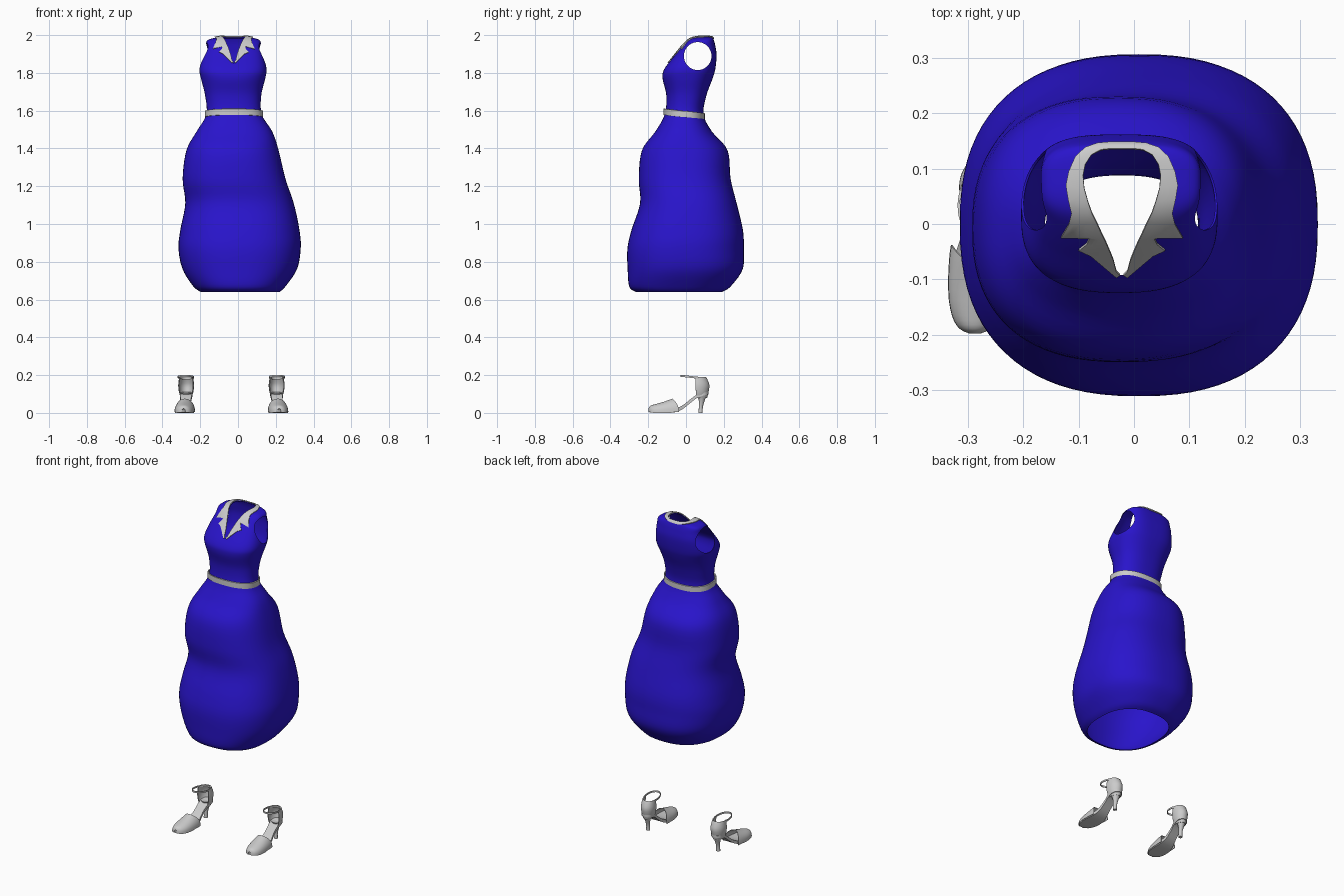
import bpy, bmesh, math
from math import sin, cos, pi
from mathutils import Vector
from mathutils.bvhtree import BVHTree

if "Cube" in bpy.data.objects:
    bpy.data.objects.remove(bpy.data.objects["Cube"])


def grid_mesh(rings, closed=True, cap=(False, False)):
    """Vertices and faces of a surface lofted through rings of equal length."""
    n = len(rings[0])
    verts = [p for r in rings for p in r]
    faces = []
    for i in range(len(rings) - 1):
        for j in range(n if closed else n - 1):
            k = (j + 1) % n
            faces.append((i * n + j, i * n + k, (i + 1) * n + k, (i + 1) * n + j))
    if cap[0]:
        faces.append(tuple(reversed(range(n))))
    if cap[1]:
        faces.append(tuple(range((len(rings) - 1) * n, len(rings) * n)))
    return verts, faces


def make(name, verts, faces, fix=True):
    me = bpy.data.meshes.new(name)
    me.from_pydata([tuple(v) for v in verts], [], faces)
    if fix:
        bm = bmesh.new()
        bm.from_mesh(me)
        bmesh.ops.recalc_face_normals(bm, faces=bm.faces)
        bm.to_mesh(me)
        bm.free()
    ob = bpy.data.objects.new(name, me)
    bpy.context.collection.objects.link(ob)
    return ob


def select(ob):
    bpy.ops.object.select_all(action='DESELECT')
    ob.select_set(True)
    bpy.context.view_layer.objects.active = ob


def apply_mod(ob, kind, **props):
    m = ob.modifiers.new(kind, kind)
    for k, v in props.items():
        setattr(m, k, v)
    select(ob)
    bpy.ops.object.modifier_apply(modifier=m.name)


def smooth(ob, angle=40):
    select(ob)
    bpy.ops.object.shade_smooth_by_angle(angle=math.radians(angle))


def spline(rows, steps):
    """Catmull-Rom through rows of numbers."""
    out = []
    for i in range(len(rows) - 1):
        a, b, c, d = (rows[max(0, min(len(rows) - 1, i + k))] for k in (-1, 0, 1, 2))
        for s in range(steps):
            t = s / steps
            out.append([0.5 * (2 * q + (r - p) * t + (2 * p - 5 * q + 4 * r - w) * t * t
                               + (3 * q - p - 3 * r + w) * t ** 3)
                        for p, q, r, w in zip(a, b, c, d)])
    return out + [list(rows[-1])]


# Dress sections: z, left x, right x, front y, back y
SECTIONS = [
    (0.640, -.195, .220, -.265, .190), (0.668, -.235, .250, -.300, .235),
    (0.760, -.293, .312, -.309, .300), (0.870, -.315, .332, -.310, .306),
    (0.970, -.305, .325, -.288, .301), (1.110, -.279, .295, -.243, .268),
    (1.240, -.293, .251, -.250, .236), (1.390, -.273, .215, -.233, .220),
    (1.490, -.219, .181, -.162, .137), (1.580, -.168, .126, -.113, .093),
    (1.680, -.174, .123, -.104, .108), (1.770, -.196, .144, -.124, .141),
    (1.820, -.204, .151, -.115, .155), (1.890, -.186, .137, -.062, .162),
    (1.940, -.172, .124, -.022, .156), (1.972, -.162, .115, .010, .148),
    (1.986, -.120, .075, .038, .140), (1.993, -.060, .018, .065, .118)]
ROWS = spline(SECTIONS, 5)
SEG = 80


def section(row, off=0.0, lift=lambda t: 0.0):
    z, xl, xr, yf, yb = row
    e = 2 / (2.4 + 0.7 * max(0, min(1, (z - 1.75) / 0.15)))
    pts = []
    for j in range(SEG):
        t = 2 * pi * j / SEG
        c, s = cos(t), sin(t)
        pts.append((
            (xl + xr) / 2 + ((xr - xl) / 2 + off) * math.copysign(abs(c) ** e, c),
            (yf + yb) / 2 + ((yb - yf) / 2 + off) * math.copysign(abs(s) ** e, s),
            z + lift(s)))
    return pts


# Dress shell
blue = bpy.data.materials.new("blue_cloth")
blue.diffuse_color = (0.022, 0.007, 0.6, 1)
blue.use_nodes = True
blue.node_tree.nodes["Principled BSDF"].inputs["Base Color"].default_value = blue.diffuse_color
dv, df = grid_mesh([section(r) for r in ROWS], cap=(False, True))
surface = BVHTree.FromPolygons([Vector(v) for v in dv], df)
dress = make("dress", dv, df, fix=False)
apply_mod(dress, 'SOLIDIFY', thickness=0.004, offset=-1)

# Collar half outline seen from above: inner x, inner y, outer x, outer y
CX = -0.022
COLLAR = [
    (.003, -.092, .010, -.096), (.010, -.085, .030, -.079), (.015, -.066, .056, -.057),
    (.018, -.058, .078, -.047), (.023, -.046, .064, -.036), (.030, -.030, .058, -.024),
    (.036, -.018, .110, -.024), (.046, .004, .096, .000), (.054, .020, .091, .020),
    (.061, .040, .097, .045), (.068, .065, .101, .070), (.070, .088, .096, .095),
    (.066, .108, .084, .122), (.055, .125, .066, .138), (.038, .134, .044, .145),
    (.018, .136, .020, .147)]
FULL = COLLAR + [(-a, b, -c, d) for a, b, c, d in reversed(COLLAR)]


# Neck and armhole cutters
def cut(verts, faces):
    cutter = make("cutter", verts, faces)
    cutter.hide_render = True
    apply_mod(dress, 'BOOLEAN', operation='DIFFERENCE', solver='EXACT', object=cutter)
    bpy.data.objects.remove(cutter)


cut(*grid_mesh([[(CX + r[0], r[1], z) for r in FULL] for z in (1.80, 2.1)],
               cap=(True, True)))
for side in (-1, 1):
    cut(*grid_mesh([[(CX + side * d, .062 + .073 * cos(2 * pi * j / 40),
                      1.889 + .074 * sin(2 * pi * j / 40)) for j in range(40)]
                    for d in (.095, .3)], cap=(True, True)))
dress.data.materials.clear()
dress.data.materials.append(blue)
smooth(dress)


# Collar draped on the bodice
def drape(x, y):
    hit = surface.ray_cast(Vector((x, y, 3)), Vector((0, 0, -1)))[0]
    return (x, y, (hit.z if hit else 1.95) + 0.005)


rings = []
for a, b, c, d in FULL:
    rings.append([drape(CX + a + (c - a) * k / 5, b + (d - b) * k / 5) for k in range(6)])
collar = make("collar", *grid_mesh(rings, closed=False))
apply_mod(collar, 'SOLIDIFY', thickness=0.005, offset=0)
smooth(collar)

# Belt, a little lower at the back
waist = (-.168, .126, -.113, .093)
tilt = lambda s: -0.012 * s
loop = [section((z,) + waist, o, tilt) for z, o in
        ((1.565, .001), (1.566, .007), (1.598, .007), (1.599, .001))]
belt = make("belt", *grid_mesh(loop + [loop[0]]))
smooth(belt)

# Shoes
SOLE = [(-.196, .008, .004, .016), (-.180, .032, .001, .017), (-.145, .047, 0, .016),
        (-.095, .050, 0, .016), (-.055, .043, .004, .022), (-.015, .032, .022, .042),
        (.025, .028, .054, .074), (.060, .032, .080, .098), (.095, .032, .092, .108),
        (.113, .020, .096, .110), (.119, .006, .098, .110)]
TOE = [(-.197, .009, .022), (-.188, .028, .036), (-.165, .042, .044),
       (-.125, .051, .055), (-.090, .052, .067), (-.072, .050, .074)]


def shoe(side, label):
    def at(x, y, z):   # toes turn slightly outwards
        return (-0.035 + side * (0.243 - 0.05 * y + x), y, z)

    parts = []
    # sole
    parts.append(make(label + "_sole", *grid_mesh(
        [[at(-w, y, a), at(w, y, a), at(w, y, b), at(-w, y, b)]
         for y, w, a, b in spline(SOLE, 3)], cap=(True, True))))
    # toe cap with a top line curving back at the sides
    toe = []
    for i, (y, w, h) in enumerate(spline(TOE, 3)):
        toe.append([at(w * cos(pi * k / 16),
                       y + max(0, y + .14) * .5 * abs(cos(pi * k / 16)) ** 2,
                       .004 + (h - .004) * sin(pi * k / 16) ** .8) for k in range(17)])
    cap = make(label + "_toe_cap", *grid_mesh(toe, closed=False))
    apply_mod(cap, 'SOLIDIFY', thickness=0.003, offset=0)
    parts.append(cap)
    # heel counter
    rows = spline([(.080, .026, .040, .070), (.110, .036, .047, .070),
                   (.145, .040, .052, .070), (.175, .037, .044, .068),
                   (.190, .035, .038, .066)], 3)
    counter = make(label + "_heel_counter", *grid_mesh(
        [[at(w * cos(t), y + d * sin(t), z) for t in
          (pi * (-.12 + 1.24 * k / 24) for k in range(25))] for z, w, d, y in rows],
        closed=False))
    apply_mod(counter, 'SOLIDIFY', thickness=0.004, offset=0)
    parts.append(counter)
    # heel
    heel = spline([(0, .012, .011, .077), (.035, .011, .011, .079),
                   (.070, .018, .017, .084), (.105, .032, .030, .084)], 3)
    parts.append(make(label + "_heel", *grid_mesh(
        [[at(w * cos(2 * pi * k / 20), y + d * sin(2 * pi * k / 20), z) for k in range(20)]
         for z, w, d, y in heel], cap=(True, True))))
    # ankle strap
    strap = []
    for k in range(32):
        t = 2 * pi * k / 32
        c, s = cos(t), sin(t)
        strap.append([at((.041 + o) * c, .038 + (.064 + o) * s, .190 - .007 * s + h)
                      for o, h in ((-.002, -.006), (.002, -.006), (.002, .004), (-.002, .004))])
    parts.append(make(label + "_ankle_strap", *grid_mesh(strap + [strap[0]])))
    for p in parts:
        smooth(p)


shoe(-1, "left_shoe")
shoe(1, "right_shoe")
